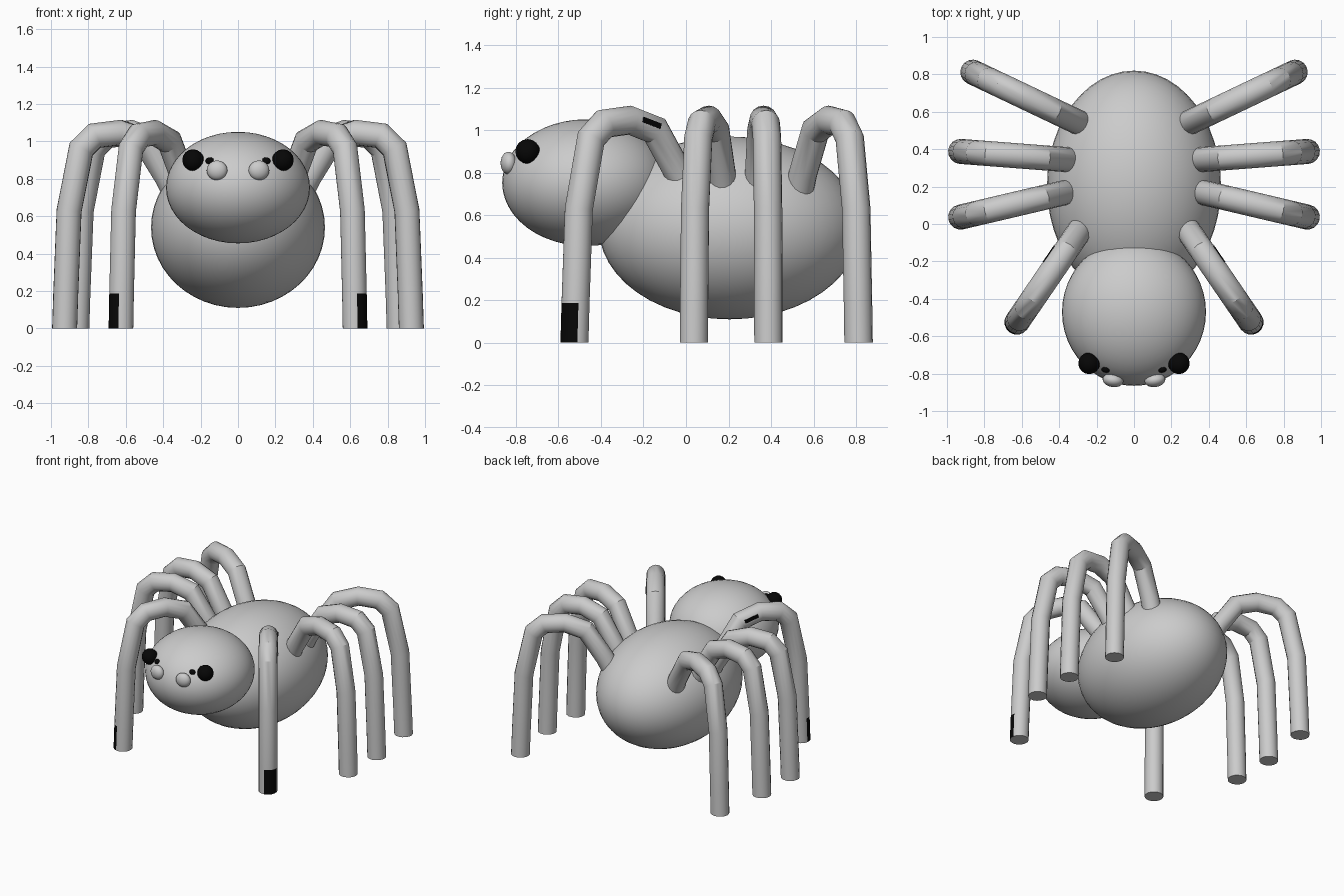
import bpy, bmesh, math
from mathutils import Vector, Matrix

if "Cube" in bpy.data.objects:
    bpy.data.objects.remove(bpy.data.objects["Cube"])


def material(name, rgb):
    m = bpy.data.materials.new(name)
    m.diffuse_color = (*rgb, 1)
    m.use_nodes = True
    m.node_tree.nodes["Principled BSDF"].inputs["Base Color"].default_value = m.diffuse_color
    return m


GREY = material("light grey", (0.6, 0.6, 0.6))
BLACK = material("black", (0.002, 0.002, 0.002))


def finish(bm, name, mats, mirror=False, angle=40):
    bmesh.ops.recalc_face_normals(bm, faces=bm.faces)
    me = bpy.data.meshes.new(name)
    bm.to_mesh(me)
    bm.free()
    ob = bpy.data.objects.new(name, me)
    bpy.context.collection.objects.link(ob)
    for m in mats:
        me.materials.append(m)
    bpy.ops.object.select_all(action='DESELECT')
    ob.select_set(True)
    bpy.context.view_layer.objects.active = ob
    bpy.ops.object.shade_smooth_by_angle(angle=math.radians(angle))
    if mirror:
        ob.modifiers.new("mirror", 'MIRROR').use_mirror_merge = False
    return ob


def ellipsoid(name, centre, radii, mat, segs=32, mirror=False, turn=0):
    bm = bmesh.new()
    mtx = (Matrix.Translation(centre) @ Matrix.Rotation(turn, 4, 'Z')
           @ Matrix.Diagonal((*radii, 1)))
    bmesh.ops.create_uvsphere(bm, u_segments=segs, v_segments=segs // 2,
                              radius=1, matrix=mtx)
    return finish(bm, name, [mat], mirror)


# Body and head
ellipsoid("abdomen", (0, 0.205, 0.54), (0.465, 0.615, 0.43), GREY, 48)
ellipsoid("head", (0, -0.47, 0.753), (0.385, 0.395, 0.298), GREY, 48)

# Eyes: big dark pair, small pale pair, tiny dark dots between them
ellipsoid("outer_eye", (0.24, -0.745, 0.90), (0.058,) * 3, BLACK, 16, True)
ellipsoid("inner_eye", (0.112, -0.835, 0.845), (0.056, 0.037, 0.053), GREY, 24, True, 0.15)
ellipsoid("eye_dot", (0.15, -0.778, 0.895), (0.024, 0.018, 0.02), BLACK, 12, True)

# Legs: (fraction of reach, height) along the shared arched profile
PROFILE = [(-0.02, 0.70), (0.06, 0.80), (0.27, 1.0), (0.50, 1.047), (0.73, 1.03),
           (0.85, 0.96), (0.96, 0.63), (0.99, 0.185), (1.0, 0.0)]
SIDES, RADIUS = 16, 0.067


def leg(name, hip, foot, painted=False):
    hip, foot = Vector((*hip, 0)), Vector((*foot, 0))
    side = (foot - hip).normalized().cross(Vector((0, 0, 1)))
    pts = [hip.lerp(foot, t) + Vector((0, 0, z)) for t, z in PROFILE]
    bm, rings = bmesh.new(), []
    for i, p in enumerate(pts):
        a = (p - pts[i - 1]).normalized() if i else (pts[1] - p).normalized()
        b = (pts[i + 1] - p).normalized() if i < len(pts) - 1 else Vector((0, 0, -1))
        tan = (a + b).normalized()
        if i == len(pts) - 1:
            tan = Vector((0, 0, -1))
        up = side.cross(tan) / max(tan.dot(a), 0.7)   # mitred joint
        rings.append([bm.verts.new(p + RADIUS * (math.cos(w) * side + math.sin(w) * up))
                      for w in (2 * math.pi * k / SIDES for k in range(SIDES))])
    for r, s in zip(rings, rings[1:]):
        for k in range(SIDES):
            j = (k + 1) % SIDES
            bm.faces.new((r[k], r[j], s[j], s[k]))
    bm.faces.new(rings[0])
    bm.faces.new(rings[-1])
    if painted:
        # Dark patch on the outer front of the foot
        for f in bm.faces:
            c = f.calc_center_median()
            if len(f.verts) == 4 and c.z < 0.15:
                deg = math.degrees(math.atan2(c.y - foot.y, c.x - foot.x))
                if -80 < deg < 14:
                    f.material_index = 1
    finish(bm, name, [GREY, BLACK], True, 30)


FRONT_HIP, FRONT_FOOT = (0.27, -0.005), (0.626, -0.525)
leg("front_leg", FRONT_HIP, FRONT_FOOT, True)
leg("second_leg", (0.34, 0.175), (0.927, 0.037))
leg("third_leg", (0.33, 0.342), (0.927, 0.388))
leg("rear_leg", (0.28, 0.535), (0.862, 0.812))

# Thin dark strip on the back side of each front leg's upper arch
hip, foot = Vector((*FRONT_HIP, 0)), Vector((*FRONT_FOOT, 0))
out = Vector((0, 0, 1)).cross(foot - hip).normalized()
a = hip.lerp(foot, 0.45) + Vector((0, 0, 1.05))
b = hip.lerp(foot, 0.29) + Vector((0, 0, 1.018))
along = (b - a).normalized()
centre = (a + b) / 2 + out * (RADIUS - 0.001)
frame = Matrix((along, out, along.cross(out))).transposed().to_4x4()
bm = bmesh.new()
bmesh.ops.create_cube(bm, size=1, matrix=Matrix.Translation(centre) @ frame
                      @ Matrix.Diagonal(((b - a).length, 0.006, 0.026, 1)))
finish(bm, "leg_strip", [BLACK], True)
